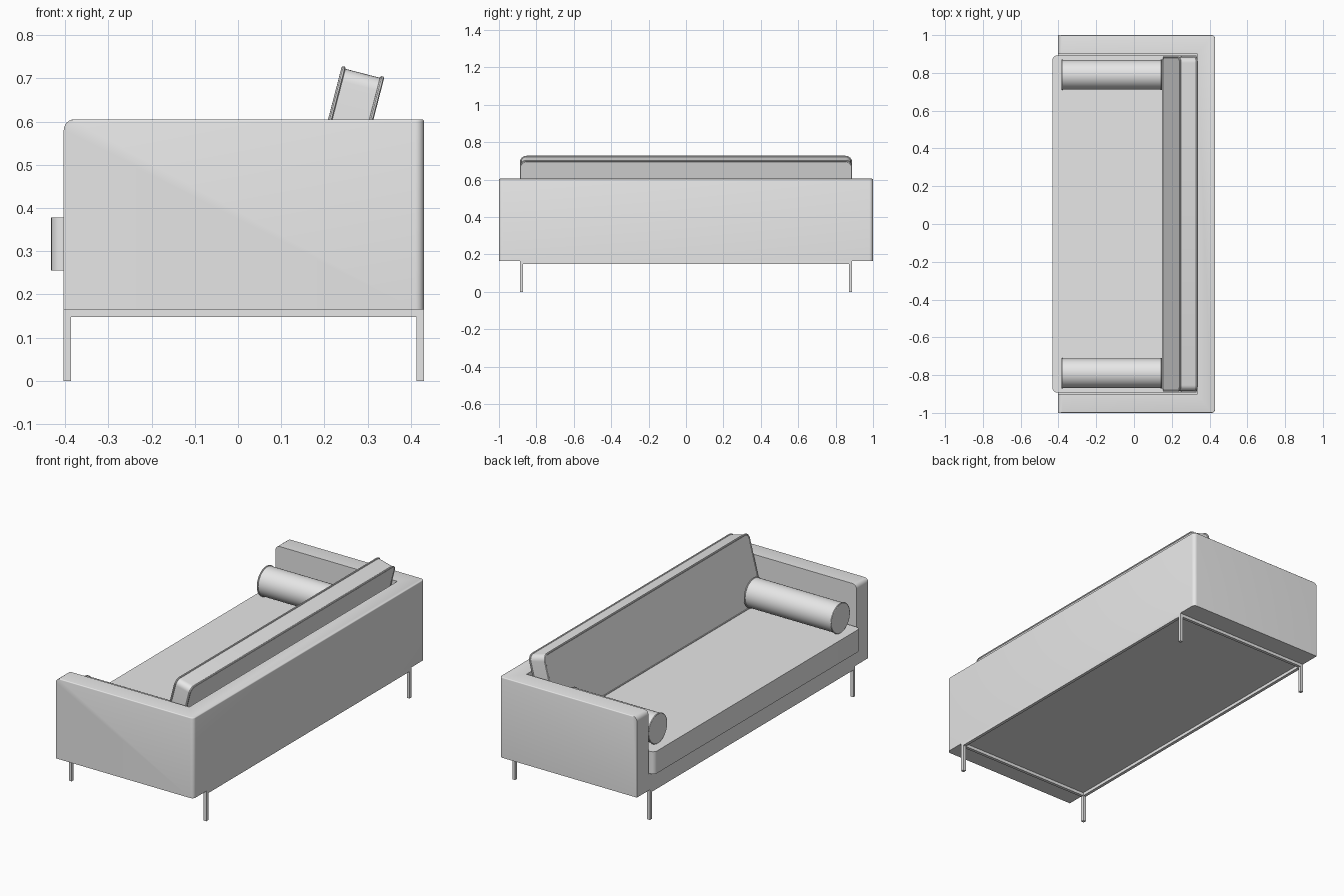
import bpy, bmesh, math
from mathutils import Vector, Matrix

if "Cube" in bpy.data.objects:
    bpy.data.objects.remove(bpy.data.objects["Cube"])

# Single grey upholstery colour
grey = bpy.data.materials.new("soft_grey")
grey.use_nodes = True
COLOUR = (0.8, 0.8, 0.8, 1)
grey.diffuse_color = COLOUR
grey.node_tree.nodes["Principled BSDF"].inputs["Base Color"].default_value = COLOUR


def smooth(obj):
    bpy.ops.object.select_all(action='DESELECT')
    obj.select_set(True)
    bpy.context.view_layer.objects.active = obj
    bpy.ops.object.shade_smooth_by_angle(angle=math.radians(35))


def finish(name, bm, matrix=Matrix()):
    bmesh.ops.recalc_face_normals(bm, faces=bm.faces)
    mesh = bpy.data.meshes.new(name)
    bm.to_mesh(mesh)
    bm.free()
    mesh.transform(matrix)
    mesh.materials.append(grey)
    obj = bpy.data.objects.new(name, mesh)
    bpy.context.collection.objects.link(obj)
    smooth(obj)
    return obj


def prism(outline, z0, z1):
    bm = bmesh.new()
    base = bm.faces.new([bm.verts.new((x, y, z0)) for x, y in outline])
    top = bmesh.ops.extrude_face_region(bm, geom=[base])["geom"]
    bmesh.ops.translate(bm, vec=(0, 0, z1 - z0),
                        verts=[v for v in top if isinstance(v, bmesh.types.BMVert)])
    return bm


def bevel(bm, rule, radius, segments=6):
    edges = [e for e in bm.edges if rule(*[v.co for v in e.verts])]
    bmesh.ops.bevel(bm, geom=edges, offset=radius, segments=segments,
                    profile=0.5, affect='EDGES')


def rect(x0, x1, y0, y1):
    return [(x0, y0), (x1, y0), (x1, y1), (x0, y1)]


def box(name, x0, x1, y0, y1, z0, z1):
    return finish(name, prism(rect(x0, x1, y0, y1), z0, z1))


def piping(name, points, radius, matrix=Matrix()):
    curve = bpy.data.curves.new(name, 'CURVE')
    curve.dimensions = '3D'
    curve.bevel_depth = radius
    curve.bevel_resolution = 2
    spline = curve.splines.new('POLY')
    spline.points.add(len(points) - 1)
    for p, co in zip(spline.points, points):
        p.co = (*(matrix @ Vector(co)), 1)
    spline.use_cyclic_u = True
    curve.materials.append(grey)
    obj = bpy.data.objects.new(name, curve)
    bpy.context.collection.objects.link(obj)
    bpy.ops.object.select_all(action='DESELECT')
    obj.select_set(True)
    bpy.context.view_layer.objects.active = obj
    bpy.ops.object.convert(target='MESH')
    smooth(bpy.context.view_layer.objects.active)


def vertical(a, b):
    return abs(a.z - b.z) > 0.05


# Outer shell: two arms and the back in one U shape
FRONT, BACK, FLOOR, TOP = -0.403, 0.43, 0.165, 0.605
shell = prism([(FRONT, -1), (BACK, -1), (BACK, 1), (FRONT, 1),
               (FRONT, 0.9), (0.335, 0.9), (0.335, -0.9), (FRONT, -0.9)], FLOOR, TOP)
bevel(shell, lambda a, b: vertical(a, b) and a.x > 0.4, 0.02)
bevel(shell, lambda a, b: min(a.z, b.z) > TOP - 0.01 and max(a.x, b.x) < FRONT + 0.01, 0.025)
bevel(shell, lambda a, b: min(a.z, b.z) > TOP - 0.001
      and all(abs(v.y) > 0.99 or v.x > 0.4 for v in (a, b)), 0.005, 3)
finish("arms_and_back", shell)

# Base panel under the seat
box("seat_base", FRONT, 0.335, -0.9, 0.9, FLOOR, 0.256)

# Seat cushion
seat = prism(rect(-0.432, 0.33, -0.892, 0.892), 0.256, 0.378)
bevel(seat, lambda a, b: vertical(a, b) and a.x < 0, 0.025)
finish("seat_cushion", seat)

# Leaning back cushion, local z is its thickness, local x points up
HEIGHT, HALF, THICK = 0.355, 0.883, 0.098
tilt = math.radians(14.5)
up = Vector((math.sin(tilt), 0, math.cos(tilt)))
through = Vector((math.cos(tilt), 0, -math.sin(tilt)))
lean = Matrix.Translation((0.152, 0, 0.38)) @ Matrix(
    (up, through.cross(up), through)).transposed().to_4x4()
cushion = prism(rect(0, HEIGHT, -HALF, HALF), 0, THICK)
bevel(cushion, lambda a, b: vertical(a, b), 0.03)
finish("back_cushion", cushion, lean)

# Piping around both faces of the back cushion
loop = []
for cx, cy, start in ((HEIGHT - 0.03, HALF - 0.03, 0), (0.03, HALF - 0.03, 90),
                      (0.03, 0.03 - HALF, 180), (HEIGHT - 0.03, 0.03 - HALF, 270)):
    for i in range(7):
        a = math.radians(start + 15 * i)
        loop.append((cx + 0.03 * math.cos(a), cy + 0.03 * math.sin(a)))
for side, depth in (("front", 0.003), ("rear", THICK - 0.003)):
    piping(f"back_cushion_{side}_piping", [(x, y, depth) for x, y in loop], 0.005, lean)

# Bolsters with piped ends
RADIUS, X0, X1 = 0.078, -0.383, 0.147
for side, sign in (("left", 1), ("right", -1)):
    centre = Vector(((X0 + X1) / 2, sign * 0.79, 0.378 + RADIUS + 0.002))
    place = Matrix.Translation(centre) @ Matrix.Rotation(math.pi / 2, 4, 'Y')
    bm = bmesh.new()
    bmesh.ops.create_cone(bm, cap_ends=True, segments=48, radius1=RADIUS,
                          radius2=RADIUS, depth=X1 - X0)
    finish(f"{side}_bolster", bm, place)
    ring = [math.tau * i / 48 for i in range(48)]
    for end, x in (("front", X0 + 0.003), ("rear", X1 - 0.003)):
        piping(f"{side}_bolster_{end}_piping",
               [(x, centre.y + RADIUS * math.cos(a), centre.z + RADIUS * math.sin(a))
                for a in ring], 0.004)

# Metal frame: perimeter bars and four square legs
BAR, SIDE = 0.017, 0.888
for name, sign in (("left", 1), ("right", -1)):
    y0, y1 = sorted((sign * SIDE, sign * (SIDE - BAR)))
    box(f"{name}_frame_bar", FRONT, BACK, y0, y1, FLOOR - BAR, FLOOR)
    box(f"{name}_front_leg", FRONT, FRONT + BAR, y0, y1, 0, FLOOR - BAR)
    box(f"{name}_rear_leg", BACK - BAR, BACK, y0, y1, 0, FLOOR - BAR)
for name, x in (("front", FRONT), ("rear", BACK - BAR)):
    box(f"{name}_frame_bar", x, x + BAR, BAR - SIDE, SIDE - BAR, FLOOR - BAR, FLOOR)
